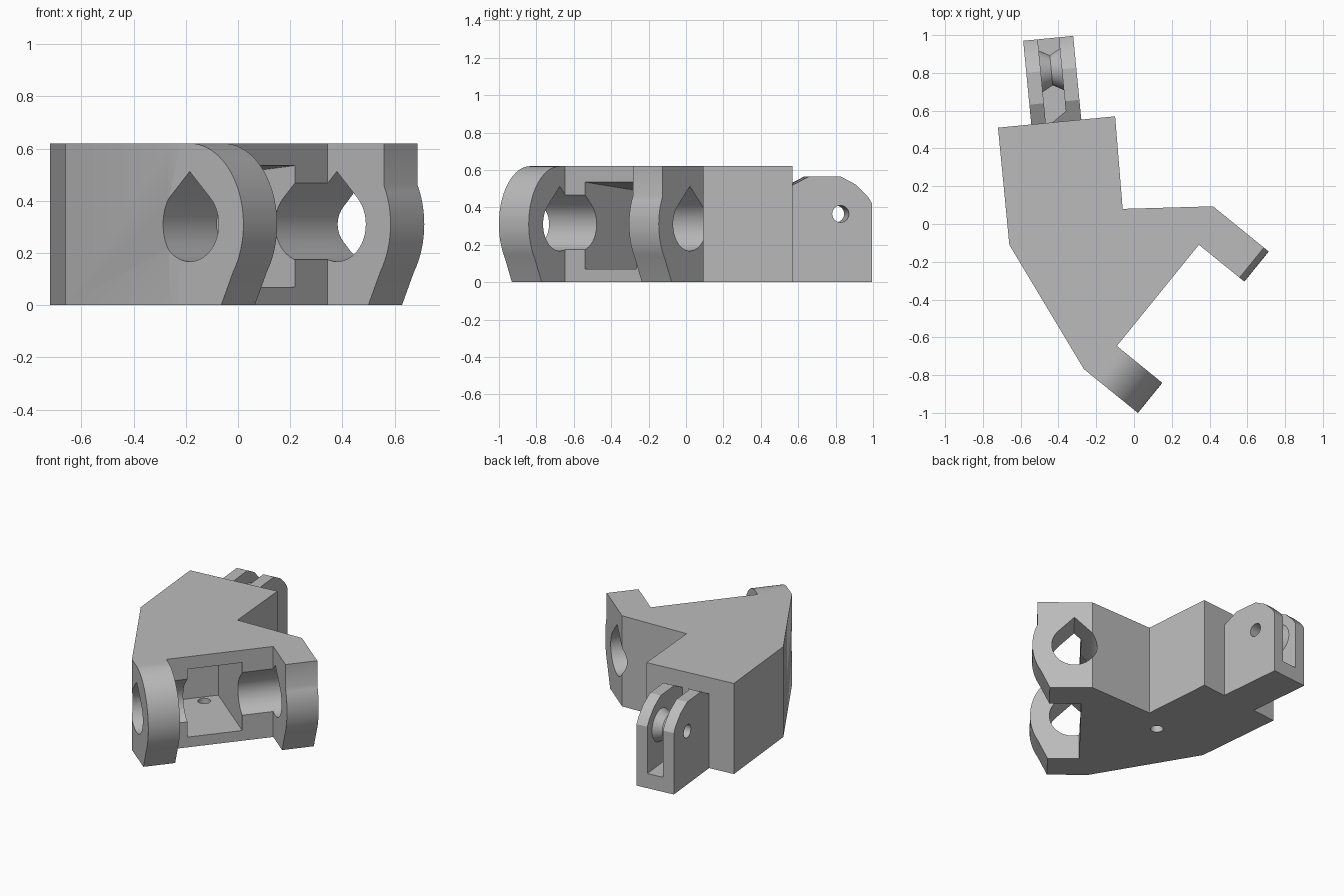
import bpy, bmesh, math
from mathutils import Vector, Matrix

if "Cube" in bpy.data.objects:
    bpy.data.objects.remove(bpy.data.objects["Cube"], do_unlink=True)

grey = bpy.data.materials.new("light grey")
grey.use_nodes = True
grey.diffuse_color = (0.5, 0.5, 0.5, 1)
grey.node_tree.nodes["Principled BSDF"].inputs["Base Color"].default_value = (0.5, 0.5, 0.5, 1)

UP = Vector((0, 0, 1))


def finish(name, bm):
    bmesh.ops.recalc_face_normals(bm, faces=bm.faces)
    mesh = bpy.data.meshes.new(name)
    bm.to_mesh(mesh)
    bm.free()
    mesh.materials.append(grey)
    obj = bpy.data.objects.new(name, mesh)
    bpy.context.collection.objects.link(obj)
    return obj


def prism(name, profile, origin, u, v, w, start, end):
    """Extrude a (u, v) profile along w from start to end."""
    bm = bmesh.new()
    verts = [bm.verts.new(origin + u * a + v * b + w * start) for a, b in profile]
    face = bm.faces.new(verts)
    out = bmesh.ops.extrude_face_region(bm, geom=[face])
    moved = [g for g in out["geom"] if isinstance(g, bmesh.types.BMVert)]
    bmesh.ops.translate(bm, verts=moved, vec=w * (end - start))
    return finish(name, bm)


def combine(obj, other, operation):
    mod = obj.modifiers.new(operation, "BOOLEAN")
    mod.operation, mod.solver, mod.object = operation, "EXACT", other
    bpy.context.view_layer.objects.active = obj
    bpy.ops.object.modifier_apply(modifier=mod.name)
    bpy.data.objects.remove(other, do_unlink=True)


def arc(cx, cz, rx, rz, first, last, steps):
    angles = [math.radians(first + (last - first) * i / steps) for i in range(steps + 1)]
    return [(cx + rx * math.cos(t), cz + rz * math.sin(t)) for t in angles]


# Hinge frame: OUT points away from the hinge face, ALONG follows the axle
HEIGHT, LENGTH, CHEEK = 0.62, 1.10, 0.205
ALONG = Vector((0.63, 0.777, 0)).normalized()
OUT = Vector((ALONG.y, -ALONG.x, 0))
HINGE = Vector((-0.22, -0.805, 0))


def hinge_prism(name, profile, start, end):
    return prism(name, profile, HINGE, OUT, UP, ALONG, start, end)


# Body plate
near = HINGE - OUT * 0.058
far = HINGE + ALONG * LENGTH - OUT * 0.07
face_end = HINGE + ALONG * LENGTH
outline = [(-0.72, 0.51), (-0.66, -0.11), near[:2], HINGE[:2], face_end[:2], far[:2],
           (-0.06, 0.08), (-0.10, 0.57)]
body = prism("body", outline, Vector(), Vector((1, 0, 0)), Vector((0, 1, 0)), UP, 0, HEIGHT)

# Hinge cheeks: one with a rounded top, one with a square top
lower = [(-0.03, 0), (0.20, 0)] + arc(0.045, 0.31, 0.265, 0.31, -36, 0, 8)
rounded = lower + arc(0.045, 0.31, 0.265, 0.31, 0, 90, 20)[1:] + [(-0.03, HEIGHT)]
square = lower + arc(0.045, 0.31, 0.265, 0.31, 0, 29, 6)[1:] + [(0.277, HEIGHT), (-0.03, HEIGHT)]
combine(body, hinge_prism("near_cheek", rounded, 0, CHEEK), "UNION")
combine(body, hinge_prism("far_cheek", square, LENGTH - CHEEK, LENGTH), "UNION")

# Teardrop axle bore
R = 0.143
bore = arc(0.045, 0.31, R, R, 135, 405, 36) + [(0.045, 0.31 + R * math.sqrt(2))]
combine(body, hinge_prism("bore_cutter", bore, -0.1, LENGTH + 0.1), "DIFFERENCE")

# Deep pocket with a sloping ceiling, and a drain hole in its floor
pocket = [(0.1, 0.07), (0.1, 0.545), (-0.54, 0.48), (-0.54, 0.07)]
combine(body, hinge_prism("pocket_cutter", pocket, 0.342, 0.695), "DIFFERENCE")
drain = arc(-0.225, -0.045, 0.04, 0.04, 0, 345, 23)
combine(body, prism("drain_cutter", drain, Vector(), Vector((1, 0, 0)), Vector((0, 1, 0)),
                    UP, -0.1, 0.2), "DIFFERENCE")

# Rear clevis
ACROSS = Vector((0.62, 0.06, 0)).normalized()
BACK = Vector((-ACROSS.y, ACROSS.x, 0))
CLEVIS = Vector((-0.72, 0.51, 0)) + ACROSS * 0.177
WIDTH, WALL = 0.266, 0.077


def clevis_prism(name, profile, start, end):
    return prism(name, profile, CLEVIS, BACK, UP, ACROSS, start, end)


side = [(0, 0), (0.445, 0), (0.445, 0.42), (0.42, 0.46), (0.36, 0.52), (0.275, 0.565),
        (0.105, 0.565), (0, 0.51)]
clevis = clevis_prism("clevis", side, 0, WIDTH)
slot = [(0.0, 0.1), (0.6, 0.1), (0.6, 0.7), (0.0, 0.7)]
combine(clevis, clevis_prism("slot_cutter", slot, WALL, WIDTH - WALL), "DIFFERENCE")

# Waisted roller between the clevis walls
PIN = (0.275, 0.365)
bm = bmesh.new()
half = WIDTH / 2 - WALL
for sign in (-1, 1):
    radii = (0.11, 0.08) if sign < 0 else (0.08, 0.11)
    bmesh.ops.create_cone(bm, cap_ends=False, segments=40, radius1=radii[0], radius2=radii[1],
                          depth=half, matrix=Matrix.Translation((0, 0, sign * half / 2)))
bmesh.ops.remove_doubles(bm, verts=bm.verts, dist=0.0005)
bmesh.ops.holes_fill(bm, edges=[e for e in bm.edges if e.is_boundary], sides=0)
centre = CLEVIS + BACK * PIN[0] + UP * PIN[1] + ACROSS * (WIDTH / 2)
turn = ACROSS.to_track_quat("Z", "Y").to_matrix().to_4x4()
bmesh.ops.transform(bm, matrix=Matrix.Translation(centre) @ turn, verts=bm.verts)
roller = finish("roller", bm)

# Pin hole through clevis and roller
for part in (clevis, roller):
    hole = arc(PIN[0], PIN[1], 0.045, 0.045, 0, 345, 23)
    combine(part, clevis_prism("pin_cutter", hole, -0.1, WIDTH + 0.1), "DIFFERENCE")

# Smooth the curves, keep hard edges
for part in (body, clevis, roller):
    bpy.ops.object.select_all(action="DESELECT")
    part.select_set(True)
    bpy.context.view_layer.objects.active = part
    bpy.ops.object.shade_smooth_by_angle(angle=math.radians(25))
